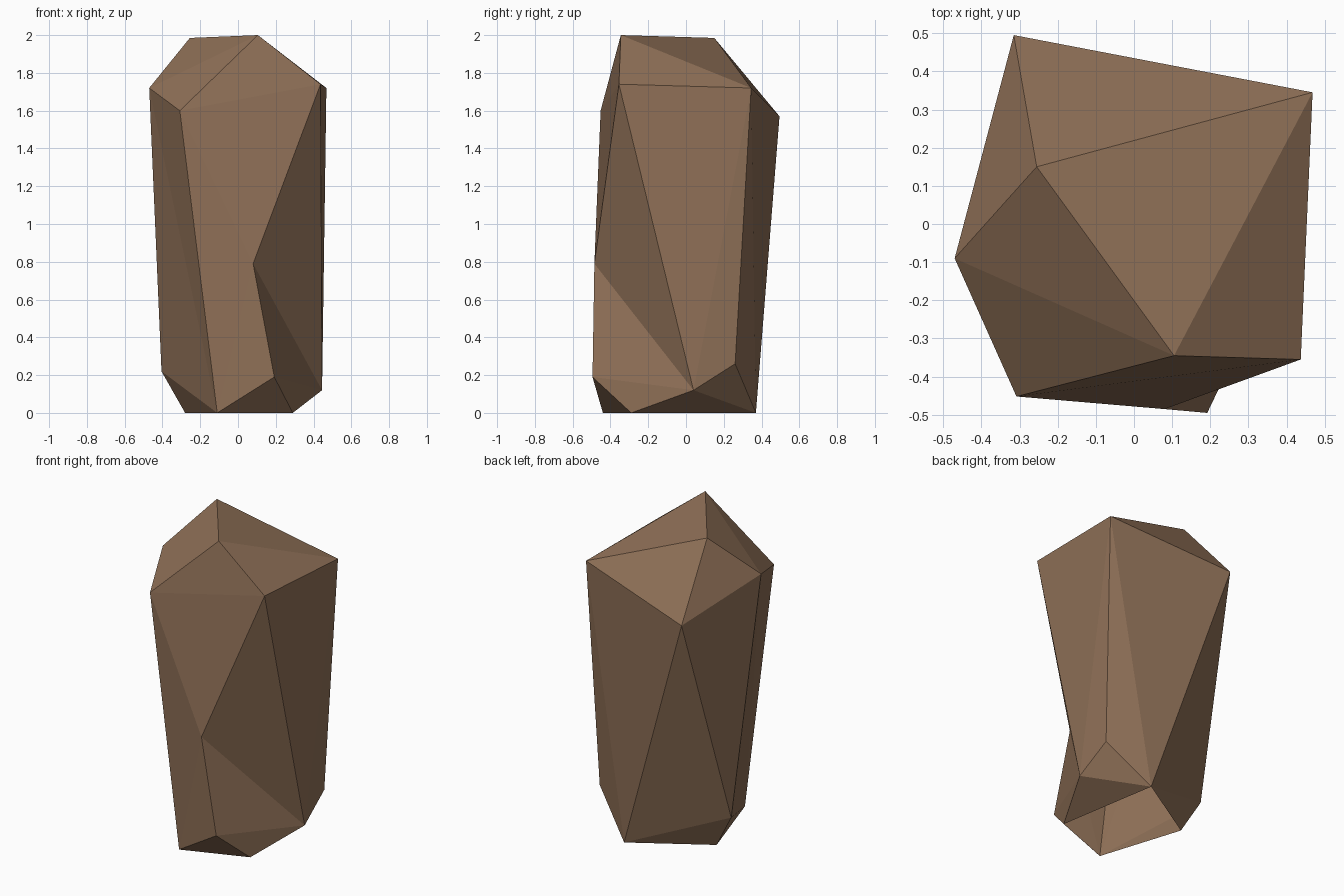
import bpy, bmesh

if "Cube" in bpy.data.objects:
    bpy.data.objects.remove(bpy.data.objects["Cube"])

# Corner points of the rock, from the pointed cap down to the open base
points = {
    # cap
    "E": (0.105, -0.345, 2.0), "C": (-0.255, 0.15, 1.985),
    # shoulder ring
    "A": (-0.315, 0.495, 1.57), "B": (0.468, 0.345, 1.72), "F": (0.437, -0.355, 1.74),
    "G": (-0.308, -0.452, 1.60), "D": (-0.47, -0.09, 1.72),
    # notch in the front
    "H": (0.08, -0.485, 0.79),
    # lower ring
    "I": (0.192, -0.495, 0.19), "N": (0.445, 0.04, 0.12), "O": (0.43, 0.26, 0.26),
    "M": (-0.405, 0.12, 0.22),
    # base rim
    "J": (-0.11, -0.44, 0), "K": (0.29, -0.29, 0), "P": (0.18, 0.37, 0), "L": (-0.28, 0.09, 0),
}
facets = {
    "cap": "ABC ACD BCE CDE DGE EFB GEF",
    "front": "GFH GHJ FHN HIN HIJ",
    "right": "FNB NOB",
    "back": "BOP BPA APM",
    "left": "AMD DMJ DGJ",
    "base": "IKN IJK NOP NKP PLM JLM",
}

# Rock body: flat triangles, open underneath
bm = bmesh.new()
verts = {name: bm.verts.new(co) for name, co in points.items()}
for group in facets.values():
    for corners in group.split():
        bm.faces.new([verts[c] for c in corners])
bmesh.ops.recalc_face_normals(bm, faces=bm.faces)
cap_face = max(bm.faces, key=lambda f: f.calc_center_median().z)
if cap_face.normal.z < 0:
    bmesh.ops.reverse_faces(bm, faces=bm.faces)

mesh = bpy.data.meshes.new("rock")
bm.to_mesh(mesh)
bm.free()

brown = bpy.data.materials.new("brown stone")
brown.diffuse_color = (0.275, 0.162, 0.095, 1)
brown.use_nodes = True
brown.node_tree.nodes["Principled BSDF"].inputs["Base Color"].default_value = brown.diffuse_color
mesh.materials.append(brown)

rock = bpy.data.objects.new("rock", mesh)
bpy.context.collection.objects.link(rock)
